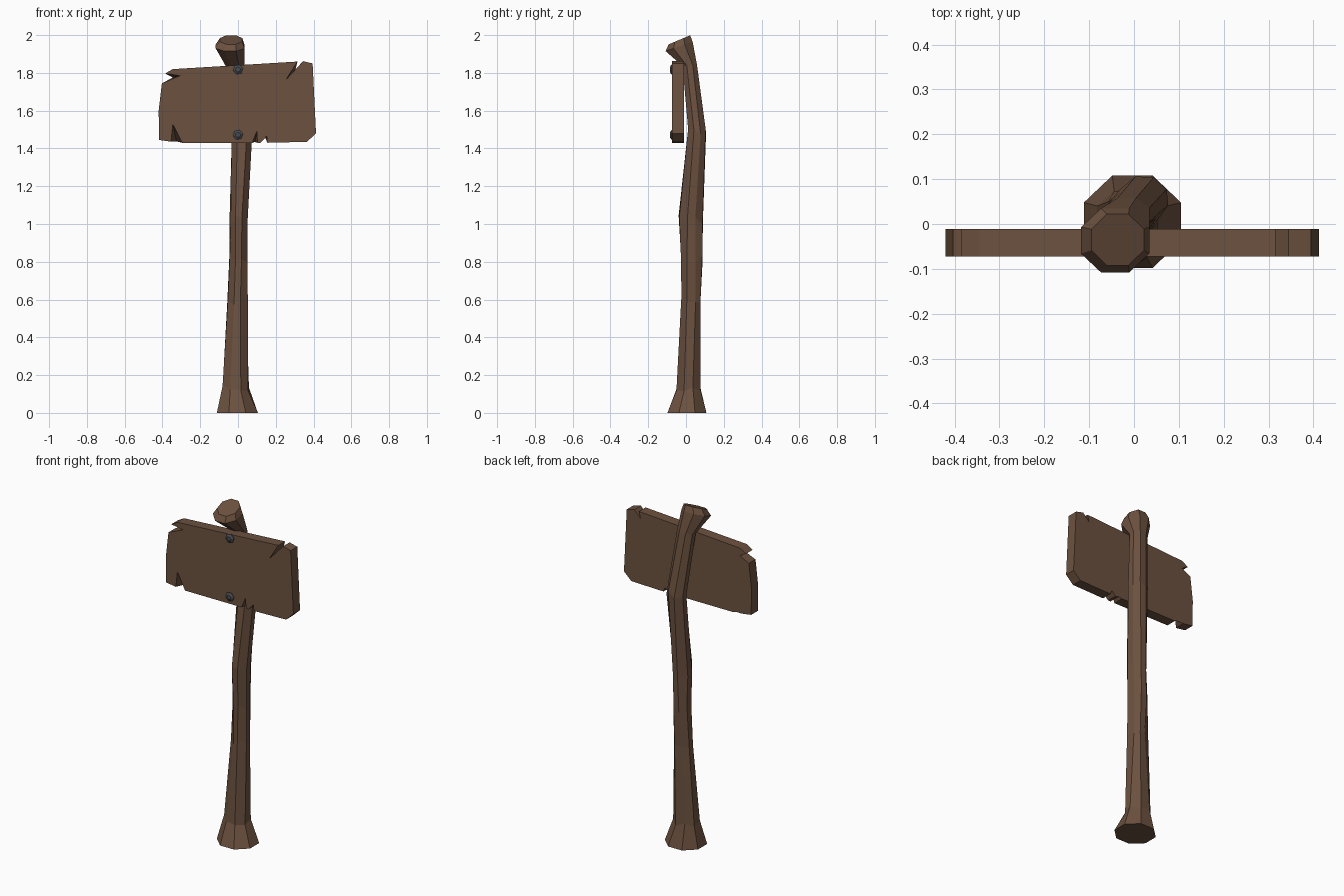
import bpy, bmesh, math, random

if "Cube" in bpy.data.objects:
    bpy.data.objects.remove(bpy.data.objects["Cube"])

random.seed(4)


def material(name, rgb):
    m = bpy.data.materials.new(name)
    m.diffuse_color = (*rgb, 1)
    m.use_nodes = True
    m.node_tree.nodes["Principled BSDF"].inputs["Base Color"].default_value = m.diffuse_color
    return m


wood = material("wood", (0.15, 0.083, 0.05))
iron = material("iron", (0.07, 0.075, 0.085))


def make_object(name, bm, mat):
    bmesh.ops.recalc_face_normals(bm, faces=bm.faces)
    me = bpy.data.meshes.new(name)
    bm.to_mesh(me)
    bm.free()
    me.materials.append(mat)
    ob = bpy.data.objects.new(name, me)
    bpy.context.collection.objects.link(ob)
    return ob


def loft(bm, rings):
    """Bridge equal-length rings of points and cap both ends."""
    vs = [[bm.verts.new(p) for p in r] for r in rings]
    n = len(vs[0])
    for a, b in zip(vs, vs[1:]):
        for i in range(n):
            j = (i + 1) % n
            bm.faces.new((a[i], a[j], b[j], b[i]))
    bm.faces.new(vs[0][::-1])
    bm.faces.new(vs[-1])


# Crooked post: x min/max, y min/max, z, forward tilt, jitter
sections = [
    (-0.112, 0.105, -0.098, 0.108, 0.00, 0.0, 0.0),
    (-0.085, 0.055, -0.050, 0.077, 0.13, 0.0, 0.004),
    (-0.052, 0.050, -0.020, 0.077, 0.60, 0.0, 0.008),
    (-0.043, 0.045, -0.022, 0.082, 0.82, 0.0, 0.006),
    (-0.040, 0.052, -0.036, 0.090, 1.02, 0.0, 0.006),
    (-0.030, 0.075, 0.012, 0.106, 1.49, 0.0, 0.004),
    (-0.066, 0.034, -0.018, 0.058, 1.84, 0.1, 0.0),
    (-0.118, 0.034, -0.108, 0.035, 1.94, 0.35, 0.0),
    (-0.095, 0.022, -0.092, 0.022, 1.975, 0.42, 0.0),
]
SIDES = 8
rings = []
for x0, x1, y0, y1, z, tilt, jit in sections:
    ring = []
    for i in range(SIDES):
        a = math.tau * (i + 0.5) / SIDES
        k = 0.5 / math.cos(math.pi / SIDES)
        dx = math.cos(a) * k * (x1 - x0)
        dy = math.sin(a) * k * (y1 - y0)
        ring.append(((x0 + x1) / 2 + dx + random.uniform(-jit, jit),
                     (y0 + y1) / 2 + dy + random.uniform(-jit, jit),
                     z + tilt * dy + random.uniform(-jit, jit) * 4))
    rings.append(ring)
bm = bmesh.new()
loft(bm, rings)
make_object("post", bm, wood)

# Sign board: front outline, with chips that are shallower on the back
front = [
    (-0.418, 1.445), (-0.355, 1.436), (-0.345, 1.528), (-0.295, 1.43),
    (0.075, 1.43), (0.10, 1.492), (0.103, 1.43), (0.12, 1.43),
    (0.152, 1.465), (0.155, 1.43), (0.365, 1.435), (0.413, 1.48),
    (0.395, 1.85), (0.345, 1.862), (0.255, 1.765), (0.315, 1.86),
    (-0.345, 1.82), (-0.385, 1.797), (-0.308, 1.785), (-0.403, 1.745),
    (-0.42, 1.60),
]
back = list(front)
back[2] = (-0.325, 1.437)
back[5] = (0.09, 1.434)
back[8] = (0.145, 1.455)
back[14] = (0.305, 1.82)
back[18] = (-0.345, 1.775)
bm = bmesh.new()
loft(bm, [[(x, -0.073, z) for x, z in front], [(x, -0.011, z) for x, z in back]])
make_object("sign_board", bm, wood)

# Faceted bolt heads
for name, z in (("upper_bolt", 1.818), ("lower_bolt", 1.472)):
    prof = [(0.027, -0.068), (0.027, -0.077), (0.014, -0.085)]
    bm = bmesh.new()
    loft(bm, [[(r * math.sin(math.tau * i / 6 + 0.3), y,
                z + r * math.cos(math.tau * i / 6 + 0.3)) for i in range(6)]
              for r, y in prof])
    make_object(name, bm, iron)
